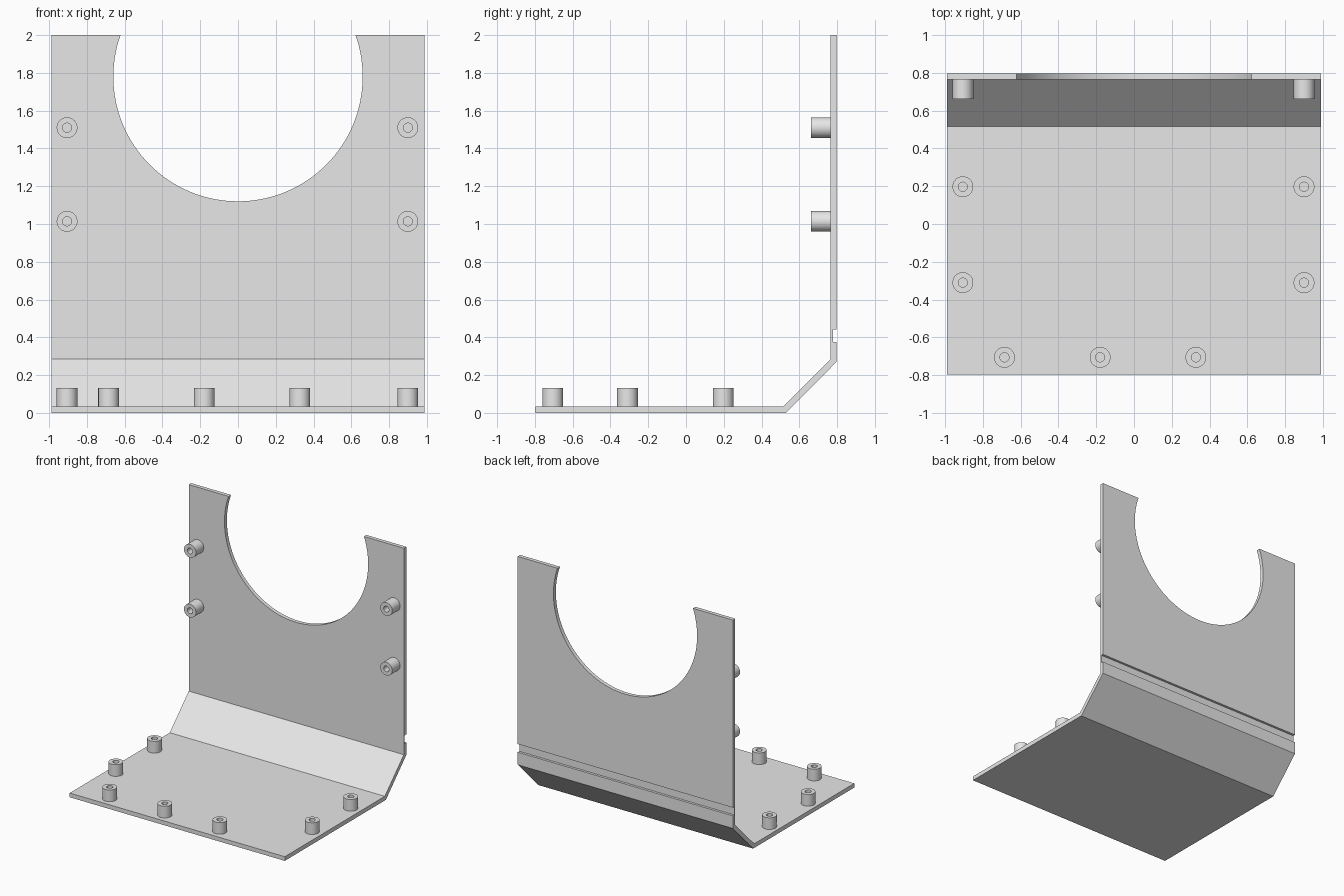
import bpy, bmesh, math
from mathutils import Matrix, Vector

if "Cube" in bpy.data.objects:
    bpy.data.objects.remove(bpy.data.objects["Cube"], do_unlink=True)

HALF_W = 0.988
FLOOR_TOP = 0.035
WALL_FRONT, WALL_BACK = 0.765, 0.797

grey = bpy.data.materials.new("light_grey")
grey.use_nodes = True
colour = (0.8, 0.8, 0.8, 1)
grey.diffuse_color = colour
grey.node_tree.nodes["Principled BSDF"].inputs["Base Color"].default_value = colour


def make_object(name, bm):
    bmesh.ops.recalc_face_normals(bm, faces=bm.faces)
    mesh = bpy.data.meshes.new(name)
    bm.to_mesh(mesh)
    bm.free()
    mesh.materials.append(grey)
    obj = bpy.data.objects.new(name, mesh)
    bpy.context.collection.objects.link(obj)
    return obj


def activate(obj):
    bpy.ops.object.select_all(action="DESELECT")
    obj.select_set(True)
    bpy.context.view_layer.objects.active = obj


def smooth(obj):
    activate(obj)
    bpy.ops.object.shade_smooth_by_angle(angle=math.radians(30))


# Bent sheet: side profile (y, z) with a shallow groove low on the back
profile = [
    (-0.797, 0), (0.53, 0), (WALL_BACK, 0.27),
    (WALL_BACK, 0.374), (0.777, 0.374), (0.777, 0.442), (WALL_BACK, 0.442),
    (WALL_BACK, 2), (WALL_FRONT, 2), (WALL_FRONT, 0.285),
    (0.515, FLOOR_TOP), (-0.797, FLOOR_TOP),
]
bm = bmesh.new()
side = bm.faces.new([bm.verts.new((-HALF_W, y, z)) for y, z in profile])
sweep = bmesh.ops.extrude_face_region(bm, geom=[side])
moved = [v for v in sweep["geom"] if isinstance(v, bmesh.types.BMVert)]
bmesh.ops.translate(bm, verts=moved, vec=(2 * HALF_W, 0, 0))
sheet = make_object("bent_sheet", bm)

# Large round cutout, open at the top of the wall
bm = bmesh.new()
place = Matrix.Translation((0, 0.78, 1.78)) @ Matrix.Rotation(math.pi / 2, 4, "X")
bmesh.ops.create_cone(bm, cap_ends=True, segments=128, radius1=0.66,
                      radius2=0.66, depth=0.4, matrix=place)
cutter = make_object("cutout_cutter", bm)
cutter.hide_render = True
cut = sheet.modifiers.new("cutout", "BOOLEAN")
cut.operation = "DIFFERENCE"
cut.solver = "EXACT"
cut.object = cutter
activate(sheet)
bpy.ops.object.modifier_apply(modifier=cut.name)
bpy.data.objects.remove(cutter, do_unlink=True)
smooth(sheet)


# Hollow standoffs: a turned profile (radius, height) with a blind bore
def standoff(name, base, axis, height):
    bm = bmesh.new()
    outer, bore = 0.055, 0.024
    points = [(0, -0.005), (outer, -0.005), (outer, height),
              (bore, height), (bore, 0.002), (0, 0.002)]
    verts = [bm.verts.new((r, 0, z)) for r, z in points]
    edges = [bm.edges.new(pair) for pair in zip(verts, verts[1:])]
    bmesh.ops.spin(bm, geom=verts + edges, cent=(0, 0, 0), axis=(0, 0, 1),
                   angle=2 * math.pi, steps=40)
    bmesh.ops.remove_doubles(bm, verts=bm.verts, dist=0.0005)
    turn = Vector((0, 0, 1)).rotation_difference(Vector(axis)).to_matrix().to_4x4()
    bm.transform(Matrix.Translation(base) @ turn)
    smooth(make_object(name, bm))


for label, x in (("right", -0.905), ("left", 0.899)):
    for level, z in (("lower", 1.014), ("upper", 1.51)):
        standoff(f"wall_standoff_{label}_{level}", (x, WALL_FRONT, z), (0, -1, 0), 0.103)
    for row, y in (("front", -0.31), ("rear", 0.197)):
        standoff(f"floor_standoff_{label}_{row}", (x, y, FLOOR_TOP), (0, 0, 1), 0.097)

# Row of three along the front edge, slightly off centre
for i in range(3):
    standoff(f"front_standoff_{i + 1}", (-0.685 + i * 0.506, -0.705, FLOOR_TOP),
             (0, 0, 1), 0.097)
